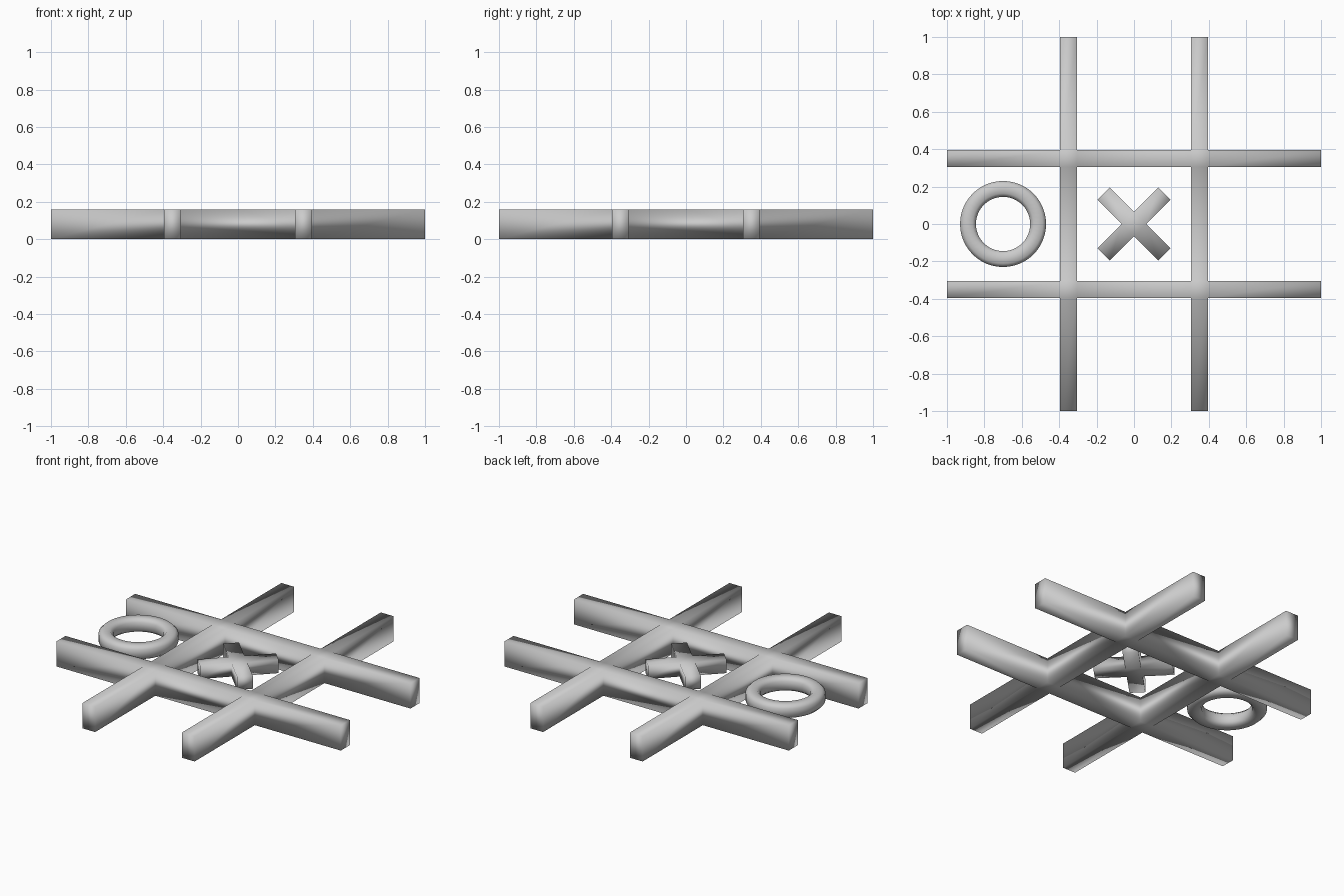
import bpy, bmesh, math
from mathutils import Matrix

if "Cube" in bpy.data.objects:
    bpy.data.objects.remove(bpy.data.objects["Cube"])

TOP = 0.16


def finish(name, bm):
    """Turn a bmesh into a smooth-shaded object."""
    mesh = bpy.data.meshes.new(name)
    bm.to_mesh(mesh)
    bm.free()
    mesh.shade_smooth()
    obj = bpy.data.objects.new(name, mesh)
    bpy.context.collection.objects.link(obj)
    return obj


def crossed_bars(name, cuts, height, angle=0.0):
    """Square lattice of bars; odd-numbered strips between cuts are solid."""
    bm = bmesh.new()
    n = len(cuts) - 1
    for i in range(n):
        for j in range(n):
            if i % 2 or j % 2:
                x0, x1, y0, y1 = cuts[i], cuts[i + 1], cuts[j], cuts[j + 1]
                corners = [(x0, y0), (x1, y0), (x1, y1), (x0, y1)]
                bm.faces.new([bm.verts.new((x, y, TOP)) for x, y in corners])
    bmesh.ops.remove_doubles(bm, verts=bm.verts, dist=1e-5)
    bm.transform(Matrix.Rotation(angle, 4, 'Z'))
    obj = finish(name, bm)
    solid = obj.modifiers.new("thickness", 'SOLIDIFY')
    solid.thickness = height
    solid.offset = -1
    return obj


# Board: two bars each way, joined where they cross
crossed_bars("board_grid", [-1, -0.395, -0.305, 0.305, 0.395, 1], TOP)

# Cross marker in the middle square, set level with the board top
crossed_bars("cross_marker", [-0.23, -0.046, 0.046, 0.23], 0.083, math.radians(45))

# Ring marker in the left square: rounded section spun about its centre
half, inner = 0.0425, 0.024
section = [(half, -inner), (half, inner), (inner, half), (-inner, half),
           (-half, inner), (-half, -inner), (-inner, -half), (inner, -half)]
bm = bmesh.new()
verts = [bm.verts.new((0.1875 + x, 0, TOP - half + z)) for x, z in section]
edges = [bm.edges.new((verts[i], verts[(i + 1) % 8])) for i in range(8)]
bmesh.ops.spin(bm, geom=verts + edges, cent=(0, 0, 0), axis=(0, 0, 1),
               angle=math.tau, steps=48, use_merge=False)
bmesh.ops.remove_doubles(bm, verts=bm.verts, dist=1e-5)
bmesh.ops.recalc_face_normals(bm, faces=bm.faces)
ring = finish("ring_marker", bm)
ring.location.x = -0.7
